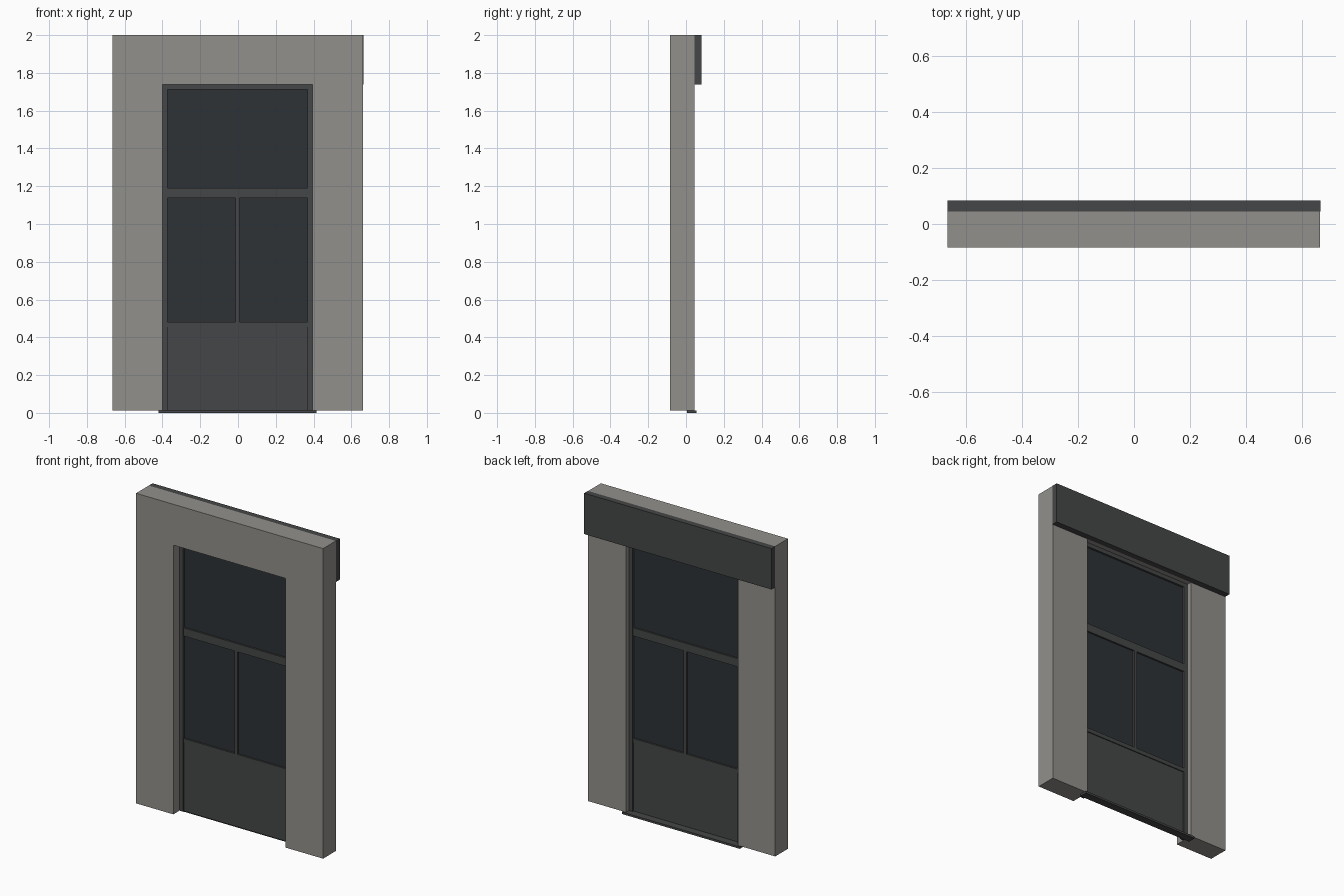
import bpy, bmesh

if "Cube" in bpy.data.objects:
    bpy.data.objects.remove(bpy.data.objects["Cube"])


def material(name, color):
    m = bpy.data.materials.new(name)
    m.diffuse_color = (*color, 1)
    m.use_nodes = True
    m.node_tree.nodes["Principled BSDF"].inputs["Base Color"].default_value = m.diffuse_color
    return m


STONE = material("stone", (0.29, 0.28, 0.26))
METAL = material("dark_metal", (0.06, 0.061, 0.063))
GLASS = material("dark_glass", (0.026, 0.032, 0.036))


def extrude_profile(name, pts, y0, y1, mat):
    """Extrude an x/z outline along y."""
    bm = bmesh.new()
    face = bm.faces.new([bm.verts.new((x, y0, z)) for x, z in pts])
    out = bmesh.ops.extrude_face_region(bm, geom=[face])
    verts = [v for v in out["geom"] if isinstance(v, bmesh.types.BMVert)]
    bmesh.ops.translate(bm, verts=verts, vec=(0, y1 - y0, 0))
    bmesh.ops.recalc_face_normals(bm, faces=bm.faces)
    mesh = bpy.data.meshes.new(name)
    bm.to_mesh(mesh)
    bm.free()
    mesh.materials.append(mat)
    ob = bpy.data.objects.new(name, mesh)
    bpy.context.collection.objects.link(ob)
    return ob


def box(name, x, y, z, mat):
    pts = [(x[0], z[0]), (x[1], z[0]), (x[1], z[1]), (x[0], z[1])]
    return extrude_profile(name, pts, y[0], y[1], mat)


def portal(name, xo, xi, z0, zi, zo, y, mat):
    """Upside-down U: outer x range xo, inner x range xi."""
    pts = [(xo[0], z0), (xi[0], z0), (xi[0], zi), (xi[1], zi),
           (xi[1], z0), (xo[1], z0), (xo[1], zo), (xo[0], zo)]
    return extrude_profile(name, pts, y[0], y[1], mat)


BASE = 0.013                 # underside of wall
HOLE = (-0.40, 0.395)        # doorway width
IN = (-0.373, 0.368)         # clear width inside the frame

# Wall surround and the header board on its back
portal("wall_surround", (-0.664, 0.662), HOLE, BASE, 1.738, 2.0, (-0.084, 0.045), STONE)
box("header_board", (-0.664, 0.664), (0.045, 0.083), (1.738, 2.0), METAL)

# Door frame and threshold
portal("door_frame", HOLE, IN, BASE, 1.712, 1.738, (-0.022, 0.014), METAL)
box("threshold", (-0.42, 0.416), (0.004, 0.055), (0, BASE), METAL)

# Kick panel, rails and centre mullion
box("kick_panel", IN, (-0.012, 0.006), (BASE, 0.455), METAL)
for name, z in (("lower_rail", (0.455, 0.481)), ("middle_rail", (1.138, 1.19))):
    box(name, IN, (-0.018, 0.012), z, METAL)
box("mullion", (-0.013, 0.008), (-0.018, 0.012), (0.481, 1.138), METAL)

# Glass panes
for name, x, z in (("pane_left", (IN[0], -0.013), (0.481, 1.138)),
                   ("pane_right", (0.008, IN[1]), (0.481, 1.138)),
                   ("pane_top", IN, (1.19, 1.712))):
    box(name, x, (-0.007, 0.001), z, GLASS)
